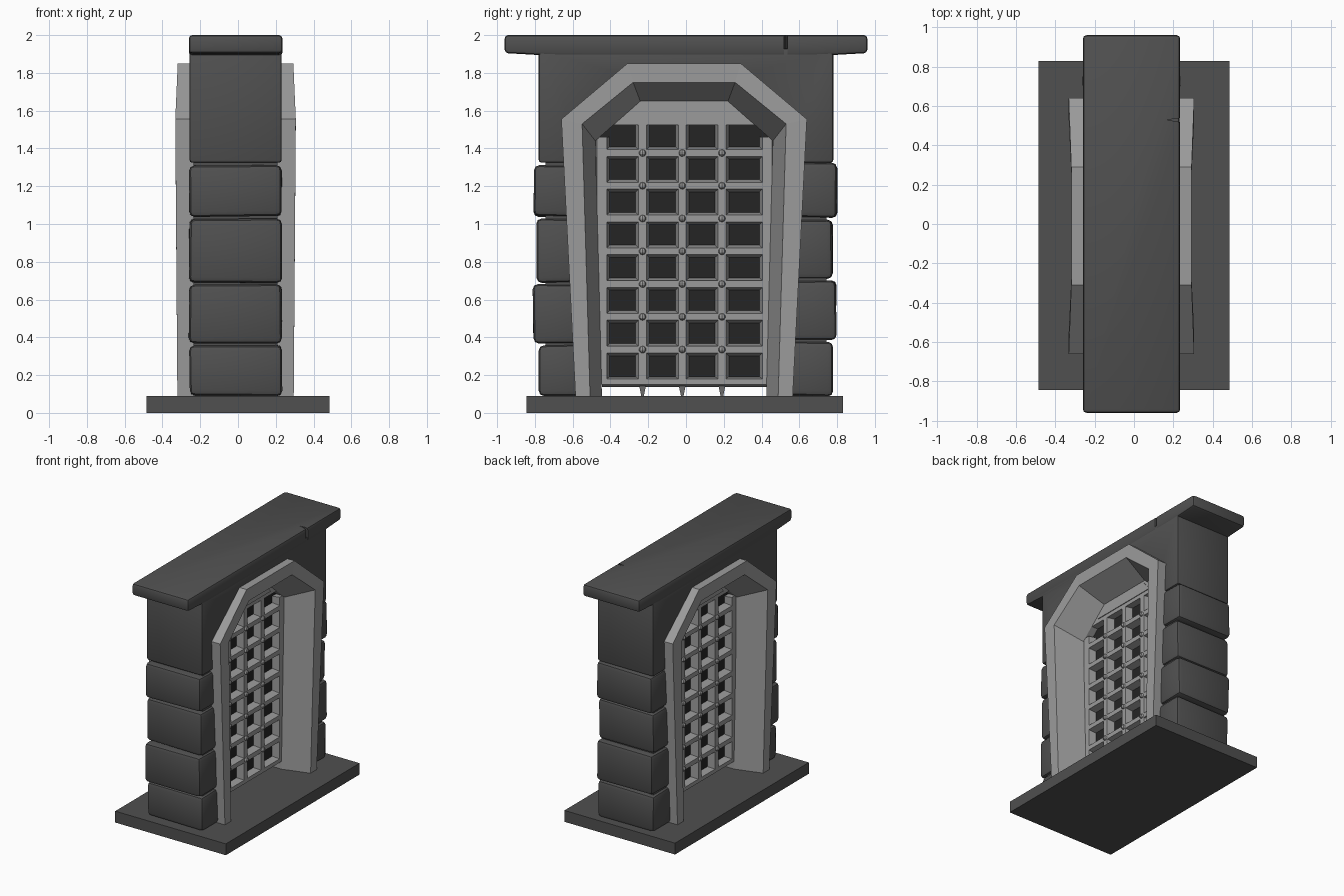
import bpy, bmesh, math, random
from mathutils import Vector, Matrix

if "Cube" in bpy.data.objects:
    bpy.data.objects.remove(bpy.data.objects["Cube"])

random.seed(4)
CX = -0.013          # middle of the wall thickness
CY = -0.01           # middle of the gateway


def material(name, v):
    m = bpy.data.materials.new(name)
    m.diffuse_color = (v, v, v, 1)
    m.use_nodes = True
    m.node_tree.nodes["Principled BSDF"].inputs["Base Color"].default_value = m.diffuse_color
    return m


STONE = material("dark_stone", 0.08)
IRON = material("light_grey", 0.33)
DARK = material("near_black", 0.018)


def finish(name, bm, mat, smooth=False):
    bmesh.ops.recalc_face_normals(bm, faces=bm.faces)
    me = bpy.data.meshes.new(name)
    bm.to_mesh(me)
    bm.free()
    me.materials.append(mat)
    ob = bpy.data.objects.new(name, me)
    bpy.context.collection.objects.link(ob)
    if smooth:
        bpy.ops.object.select_all(action='DESELECT')
        ob.select_set(True)
        bpy.context.view_layer.objects.active = ob
        bpy.ops.object.shade_smooth_by_angle(angle=math.radians(35))
    return ob


def prism(bm, pts, axis, a, b):
    """Extrude a 2D profile along the axis from a to b."""
    def place(p, t):
        return {'x': (t, p[0], p[1]), 'y': (p[0], t, p[1]), 'z': (p[0], p[1], t)}[axis]
    lo = [bm.verts.new(place(p, a)) for p in pts]
    hi = [bm.verts.new(place(p, b)) for p in pts]
    n = len(pts)
    bm.faces.new(lo)
    bm.faces.new(hi)
    for i in range(n):
        bm.faces.new((lo[i], lo[(i + 1) % n], hi[(i + 1) % n], hi[i]))


def block(name, pts, axis, a, b, mat, bevel=0, jitter=0):
    bm = bmesh.new()
    prism(bm, pts, axis, a, b)
    for v in bm.verts:
        v.co += Vector([random.uniform(-jitter, jitter) for _ in range(3)])
    if bevel:
        bmesh.ops.recalc_face_normals(bm, faces=bm.faces)
        bmesh.ops.bevel(bm, geom=bm.edges[:], offset=bevel, segments=2,
                        profile=0.5, affect='EDGES')
    return finish(name, bm, mat, bevel > 0)


def rect(u0, u1, v0, v1):
    return [(u0, v0), (u1, v0), (u1, v1), (u0, v1)]


# Base slab
block("base", rect(-0.485, 0.485, -0.845, 0.83), 'z', 0, 0.09, STONE)

# Stacked corner stones on both sides, with a mortar core behind the joints
stacks = {-1: [(0.09, 0.36, 0.78), (0.37, 0.68, 0.81), (0.69, 1.03, 0.79), (1.04, 1.31, 0.805)],
          1: [(0.09, 0.375, 0.775), (0.385, 0.70, 0.795), (0.71, 1.025, 0.775), (1.035, 1.325, 0.80)]}
for s, rows in stacks.items():
    for z0, z1, y in rows:
        block("corner_stone", rect(-0.258, 0.232, z0, z1), 'y', s * 0.53, s * y,
              STONE, 0.028, 0.004)
    block("mortar_core", rect(-0.235, 0.21, 0.09, 1.40), 'y', s * 0.54, s * 0.745, STONE)

# Upper wall block, notched for the arch
wall = [(-0.78, 1.325), (-0.78, 1.93), (0.78, 1.93), (0.78, 1.325), (0.56, 1.325), (0.57, 1.53),
        (0.27, 1.77), (-0.29, 1.77), (-0.59, 1.53), (-0.58, 1.325)]
block("upper_wall", wall, 'x', -0.257, 0.231, STONE, 0.014)

# Capstone with a small crack in its edge
cap = block("capstone", [(-0.96, 1.905), (-0.96, 2.0), (0.96, 2.0), (0.96, 1.905),
                         (0.70, 1.89), (-0.70, 1.89)], 'x', -0.26, 0.235, STONE, 0.018)
crack = block("crack_cutter", [(0.25, 0.515), (0.25, 0.54), (0.17, 0.53)], 'z', 1.85, 2.05, STONE)
crack.hide_render = True
crack.hide_set(True)
cut = cap.modifiers.new("crack", 'BOOLEAN')
cut.operation = 'DIFFERENCE'
cut.object = crack

# Splayed gateway frame: a six-sided section swept around the arch
outer = [(-0.575, 0.09), (-0.65, 1.555), (-0.30, 1.85)]
lip = [(-0.498, 0.09), (-0.54, 1.53), (-0.27, 1.75)]
deep = [(-0.435, 0.09), (-0.47, 1.44), (-0.232, 1.65)]


def arch(half):
    return ([(y + CY, z) for y, z in half] +
            [(-y + CY, z) for y, z in reversed(half)])


bulge = [0, 0.011, -0.002, -0.002, 0.011, 0]
bm = bmesh.new()
sections = []
for o, l, d, e in zip(arch(outer), arch(lip), arch(deep), bulge):
    f = 0.308 + e
    section = [(f, o), (f, l), (0.098, d), (-0.098, d), (-f, l), (-f, o)]
    sections.append([bm.verts.new((CX + x, p[0], p[1])) for x, p in section])
for a, b in zip(sections, sections[1:]):
    for i in range(6):
        j = (i + 1) % 6
        bm.faces.new((a[i], a[j], b[j], b[i]))
bm.faces.new(sections[0])
bm.faces.new(sections[-1])
finish("gateway_frame", bm, IRON)

# Dark panel behind the lattice
panel = arch([(-0.45, 0.16), (-0.48, 1.44), (-0.25, 1.66)])
block("dark_panel", panel, 'x', CX - 0.04, CX + 0.04, DARK)

# Lattice of chamfered bars
col_y = [-0.23, -0.02, 0.19]
row_z = [0.335 + 0.1735 * i for i in range(7)]
FACE = 0.096


def bar(bm, c, face, foot, axis, a, b):
    p = [(FACE, -face), (FACE, face), (0.035, foot), (-FACE, face), (-FACE, -face), (-0.035, -foot)]
    p = [(FACE, -face), (FACE, face), (0.035, foot), (-0.035, foot),
         (-FACE, face), (-FACE, -face), (-0.035, -foot), (0.035, -foot)]
    prism(bm, [(CX + x, c + w) for x, w in p], axis, a, b)


bm = bmesh.new()
for y in col_y:
    bar(bm, y, 0.021, 0.038, 'z', 0.15, 1.56)
for y in (-0.445, 0.43):
    bar(bm, y, 0.026, 0.042, 'z', 0.15, 1.46)
for z in row_z:
    bar(bm, z, 0.018, 0.034, 'y', -0.455, 0.435)
bar(bm, 0.165, 0.015, 0.027, 'y', -0.445, 0.425)
finish("lattice", bm, IRON)

# Solid head plate above the lattice, with a raised trapezoid on each face
block("head_plate", [(-0.43, 1.525), (0.41, 1.525), (0.24, 1.67), (-0.26, 1.67)],
      'x', CX - FACE, CX + FACE, IRON)
block("head_inset", [(-0.31, 1.555), (0.285, 1.555), (0.21, 1.635), (-0.235, 1.635)],
      'x', CX - FACE - 0.006, CX + FACE + 0.006, IRON)

# Rivets at the crossings, on both faces
bm = bmesh.new()
for y in col_y:
    for z in row_z:
        for s in (-1, 1):
            bmesh.ops.create_uvsphere(bm, u_segments=8, v_segments=5, radius=0.019,
                                      matrix=Matrix.Translation((CX + s * FACE, y, z)))
finish("rivets", bm, IRON)

# Spikes under the gate
bm = bmesh.new()
for y in col_y:
    bmesh.ops.create_cone(bm, cap_ends=True, segments=4, radius1=0.010, radius2=0.030, depth=0.07,
                          matrix=Matrix.Translation((CX, y, 0.125)) @ Matrix.Rotation(math.pi / 4, 4, 'Z'))
for v in bm.verts:
    v.co.x = CX + (v.co.x - CX) * 3
finish("gate_spikes", bm, IRON)
